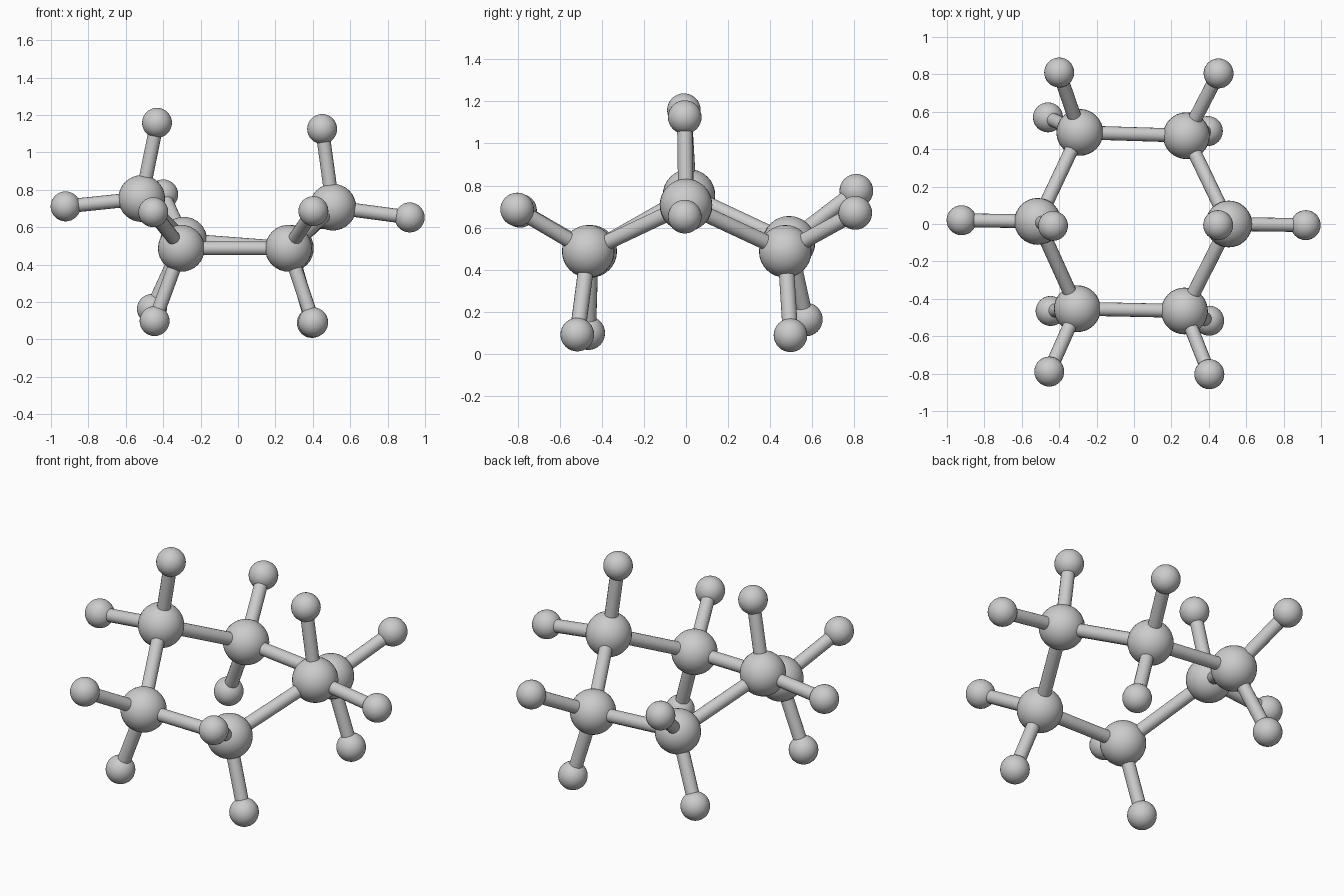
import bpy
from mathutils import Vector

if "Cube" in bpy.data.objects:
    bpy.data.objects.remove(bpy.data.objects["Cube"])

BIG_R, SMALL_R, ROD_R = 0.125, 0.08, 0.037

# Ring balls in order, each with its two small outer balls
ring = [
    ((-0.29, 0.49, 0.53), [(-0.40, 0.81, 0.775), (-0.46, 0.57, 0.163)]),
    ((0.28, 0.472, 0.487), [(0.452, 0.805, 0.67), (0.395, 0.497, 0.088)]),
    ((0.507, 0.0, 0.707), [(0.45, -0.006, 1.125), (0.918, -0.006, 0.652)]),
    ((0.27, -0.465, 0.487), [(0.403, -0.803, 0.686), (0.402, -0.517, 0.091)]),
    ((-0.303, -0.453, 0.487), [(-0.453, -0.789, 0.68), (-0.446, -0.465, 0.098)]),
    ((-0.515, 0.014, 0.753), [(-0.433, -0.01, 1.158), (-0.922, 0.02, 0.711)]),
]


def ball(name, pos, radius):
    bpy.ops.mesh.primitive_uv_sphere_add(segments=32, ring_count=16,
                                         radius=radius, location=pos)
    ob = bpy.context.object
    ob.name = name
    bpy.ops.object.shade_smooth()
    return ob


def rod(name, start, end):
    a, b = Vector(start), Vector(end)
    d = b - a
    bpy.ops.mesh.primitive_cylinder_add(vertices=16, radius=ROD_R,
                                        depth=d.length, location=(a + b) / 2)
    ob = bpy.context.object
    ob.name = name
    ob.rotation_euler = d.to_track_quat('Z', 'Y').to_euler()
    bpy.ops.object.shade_smooth_by_angle()
    return ob


for i, (centre, outer) in enumerate(ring):
    # Large ball and rod to the next one in the ring
    ball(f"ring_ball_{i + 1}", centre, BIG_R)
    rod(f"ring_rod_{i + 1}", centre, ring[(i + 1) % len(ring)][0])
    # Small balls on their rods
    for j, pos in enumerate(outer):
        ball(f"outer_ball_{i + 1}_{j + 1}", pos, SMALL_R)
        rod(f"outer_rod_{i + 1}_{j + 1}", centre, pos)
